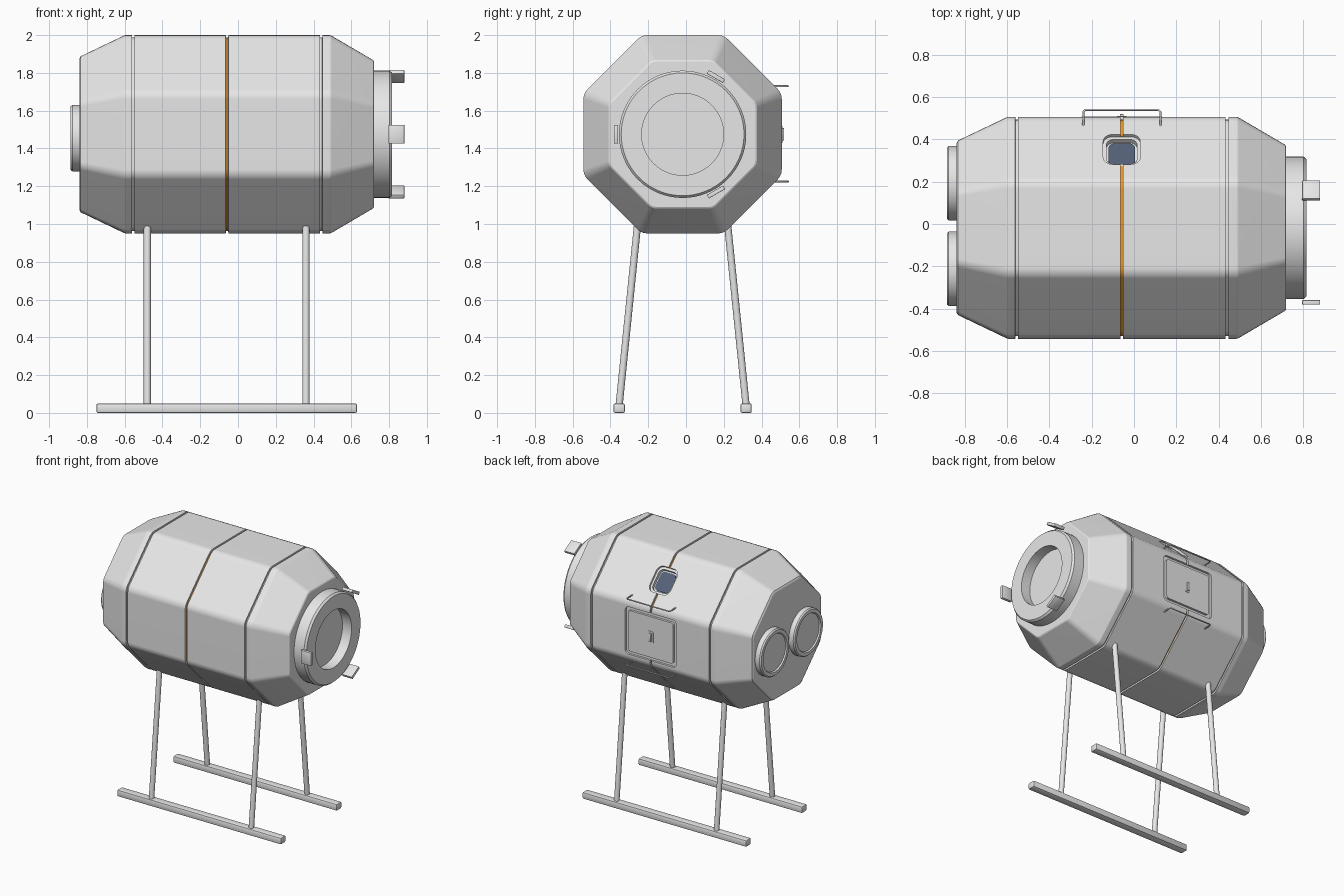
import bpy, bmesh
from math import radians, cos, sin, pi
from mathutils import Matrix, Vector

if "Cube" in bpy.data.objects:
    bpy.data.objects.remove(bpy.data.objects["Cube"])

CY, CZ, A = -0.018, 1.475, 0.525      # hull axis and apothem
STRIPE_X = -0.058


def material(name, rgb):
    m = bpy.data.materials.new(name)
    m.use_nodes = True
    m.diffuse_color = (*rgb, 1)
    m.node_tree.nodes["Principled BSDF"].inputs["Base Color"].default_value = (*rgb, 1)
    return m


GREY = material("light grey", (0.8, 0.8, 0.8))
ORANGE = material("orange", (0.9, 0.35, 0.03))
GLASS = material("dark blue glass", (0.09, 0.12, 0.19))


def make(name, bm, mat=GREY, matrix=Matrix()):
    bmesh.ops.recalc_face_normals(bm, faces=bm.faces)
    mesh = bpy.data.meshes.new(name)
    bm.to_mesh(mesh)
    bm.free()
    obj = bpy.data.objects.new(name, mesh)
    obj.matrix_world = matrix
    mesh.materials.append(mat)
    bpy.context.collection.objects.link(obj)
    return obj


def smooth(obj, angle=25):
    bpy.ops.object.select_all(action='DESELECT')
    obj.select_set(True)
    bpy.context.view_layer.objects.active = obj
    bpy.ops.object.shade_smooth_by_angle(angle=radians(angle))
    return obj


def loft(bm, rings):
    """Skin a list of closed rings and cap both ends."""
    loops = [[bm.verts.new(p) for p in ring] for ring in rings]
    for a, b in zip(loops, loops[1:]):
        for i in range(len(a)):
            j = (i + 1) % len(a)
            bm.faces.new((a[i], a[j], b[j], b[i]))
    bm.faces.new(loops[0])
    bm.faces.new(loops[-1])


def lathe(name, profile, y, z, n=64):
    """Turn (x, radius) points around an axis along x."""
    bm = bmesh.new()
    loft(bm, [[(x, y + r * cos(2 * pi * i / n), z + r * sin(2 * pi * i / n))
               for i in range(n)] for x, r in profile])
    return smooth(make(name, bm))


def rounded_plate(name, w, h, r, low, high, matrix, mat=GREY):
    """Rounded rectangle in local xy, from local z low to high."""
    outline = []
    for k, (sx, sy) in enumerate([(1, 1), (-1, 1), (-1, -1), (1, -1)]):
        for i in range(6):
            t = (k + i / 5) * pi / 2
            outline.append((sx * (w / 2 - r) + r * cos(t), sy * (h / 2 - r) + r * sin(t)))
    bm = bmesh.new()
    loft(bm, [[(x, y, z) for x, y in outline] for z in (low, high)])
    return make(name, bm, mat, matrix)


def box(name, size, matrix, bevel=0.005):
    bm = bmesh.new()
    bmesh.ops.create_cube(bm, size=1, matrix=Matrix.Diagonal((*size, 1)))
    bmesh.ops.bevel(bm, geom=bm.edges[:], offset=bevel, segments=2, affect='EDGES', profile=0.5)
    return smooth(make(name, bm, GREY, matrix))


def rod(name, start, end, radius):
    start, end = Vector(start), Vector(end)
    d = end - start
    bm = bmesh.new()
    bmesh.ops.create_cone(bm, cap_ends=True, segments=24, radius1=radius, radius2=radius, depth=d.length)
    place = Matrix.Translation((start + end) / 2) @ d.to_track_quat('Z', 'Y').to_matrix().to_4x4()
    return smooth(make(name, bm, GREY, place))


def octagon(x, a, steps=3):
    """Octagon of apothem a with rounded corners."""
    r = 0.14 * a
    c = (a - r) / cos(pi / 8)
    ring = []
    for k in range(8):
        mid = (k + 0.5) * pi / 4
        for i in range(steps + 1):
            t = (k + i / steps) * pi / 4
            ring.append((x, CY + c * cos(mid) + r * cos(t), CZ + c * sin(mid) + r * sin(t)))
    return ring


# Hull: tapered octagonal barrel with three seams, the middle one striped
stations = [(-0.84, 0.40), (-0.833, 0.413), (-0.605, 0.522), (-0.595, A)]
for seam in (-0.555, STRIPE_X, 0.44):
    for dx, depth in ((-0.007, 0), (-0.006, 0.013), (0.006, 0.013), (0.007, 0)):
        stations.append((seam + dx, A - depth))
stations += [(0.485, A), (0.495, 0.522), (0.715, 0.393), (0.72, 0.385)]
bm = bmesh.new()
loft(bm, [octagon(x, a) for x, a in stations])
hull = make("hull", bm)
hull.data.materials.append(ORANGE)
for f in hull.data.polygons:
    if abs(f.center.x - STRIPE_X) < 0.003:
        f.material_index = 1

# Frames lying on the upper rear face and the rear face
window_at = (Matrix.Translation((STRIPE_X, CY + A * sin(pi / 4), CZ + A * cos(pi / 4)))
             @ Matrix.Rotation(-pi / 4, 4, 'X'))
hatch_at = Matrix.Translation((STRIPE_X, CY + A, CZ)) @ Matrix.Rotation(-pi / 2, 4, 'X')

# Recesses for the stepped window and the hatch
cutters = [
    rounded_plate("window_step_cutter", 0.175, 0.20, 0.045, -0.016, 0.05, window_at),
    rounded_plate("window_well_cutter", 0.145, 0.165, 0.035, -0.04, 0.05, window_at),
    rounded_plate("hatch_cutter", 0.43, 0.36, 0.03, -0.016, 0.05, hatch_at),
]
bpy.context.view_layer.objects.active = hull
for cutter in cutters:
    cutter.hide_render = True
    mod = hull.modifiers.new("cut", 'BOOLEAN')
    mod.operation, mod.object, mod.solver = 'DIFFERENCE', cutter, 'EXACT'
    bpy.ops.object.modifier_apply(modifier=mod.name)
    bpy.data.objects.remove(cutter)
smooth(hull, 20)
weighted = hull.modifiers.new("even shading", 'WEIGHTED_NORMAL')
weighted.keep_sharp = True

rounded_plate("window_glass", 0.125, 0.145, 0.03, -0.042, -0.033, window_at, GLASS)

# Hatch panel with its latch
rounded_plate("hatch_panel", 0.38, 0.31, 0.02, -0.018, 0.001, hatch_at)
rounded_plate("hatch_latch_plate", 0.045, 0.09, 0.01, 0, 0.004, hatch_at)
box("hatch_latch", (0.018, 0.065, 0.014), hatch_at @ Matrix.Translation((0, 0, 0.006)), 0.003)

# Handrails above and below the hatch
for name, z in (("upper_handrail", 1.73), ("lower_handrail", 1.225)):
    curve = bpy.data.curves.new(name, 'CURVE')
    curve.dimensions = '3D'
    curve.bevel_depth, curve.bevel_resolution = 0.005, 2
    curve.use_fill_caps = True
    path = [(-0.24, 0.45), (-0.24, 0.53), (-0.23, 0.54), (0.115, 0.54), (0.125, 0.53), (0.125, 0.45)]
    spline = curve.splines.new('POLY')
    spline.points.add(len(path) - 1)
    for p, (x, y) in zip(spline.points, path):
        p.co = (x, y, z, 1)
    curve.materials.append(GREY)
    bpy.context.collection.objects.link(bpy.data.objects.new(name, curve))

# Docking ring with three guide tabs
lathe("docking_ring", [(0.70, 0.337), (0.802, 0.337), (0.816, 0.325), (0.816, 0.217),
                       (0.74, 0.217), (0.74, 0.01)], CY, CZ)
for i, angle in enumerate((60, 180, 300)):
    place = (Matrix.Translation((0, CY, CZ)) @ Matrix.Rotation(radians(angle), 4, 'X')
             @ Matrix.Translation((0.838, 0.353, 0)))
    box(f"guide_tab_{i + 1}", (0.085, 0.022, 0.10), place, 0.003)

# Twin round ports on the other end
for side, y in (("rear", 0.193), ("front", -0.212)):
    lathe(f"{side}_port", [(-0.83, 0.176), (-0.877, 0.176), (-0.886, 0.168), (-0.886, 0.143),
                           (-0.876, 0.138), (-0.876, 0.01)], y, 1.455)

# Landing gear: skids and splayed legs
for side, s in (("rear", 1), ("front", -1)):
    box(f"{side}_skid", (1.38, 0.06, 0.05), Matrix.Translation((-0.06, CY + s * 0.336, 0.025)), 0.009)
    for end, x in (("right", -0.48), ("left", 0.36)):
        rod(f"{side}_{end}_leg", (x, CY + s * 0.336, 0.04), (x, CY + s * 0.232, 1.06), 0.019)
